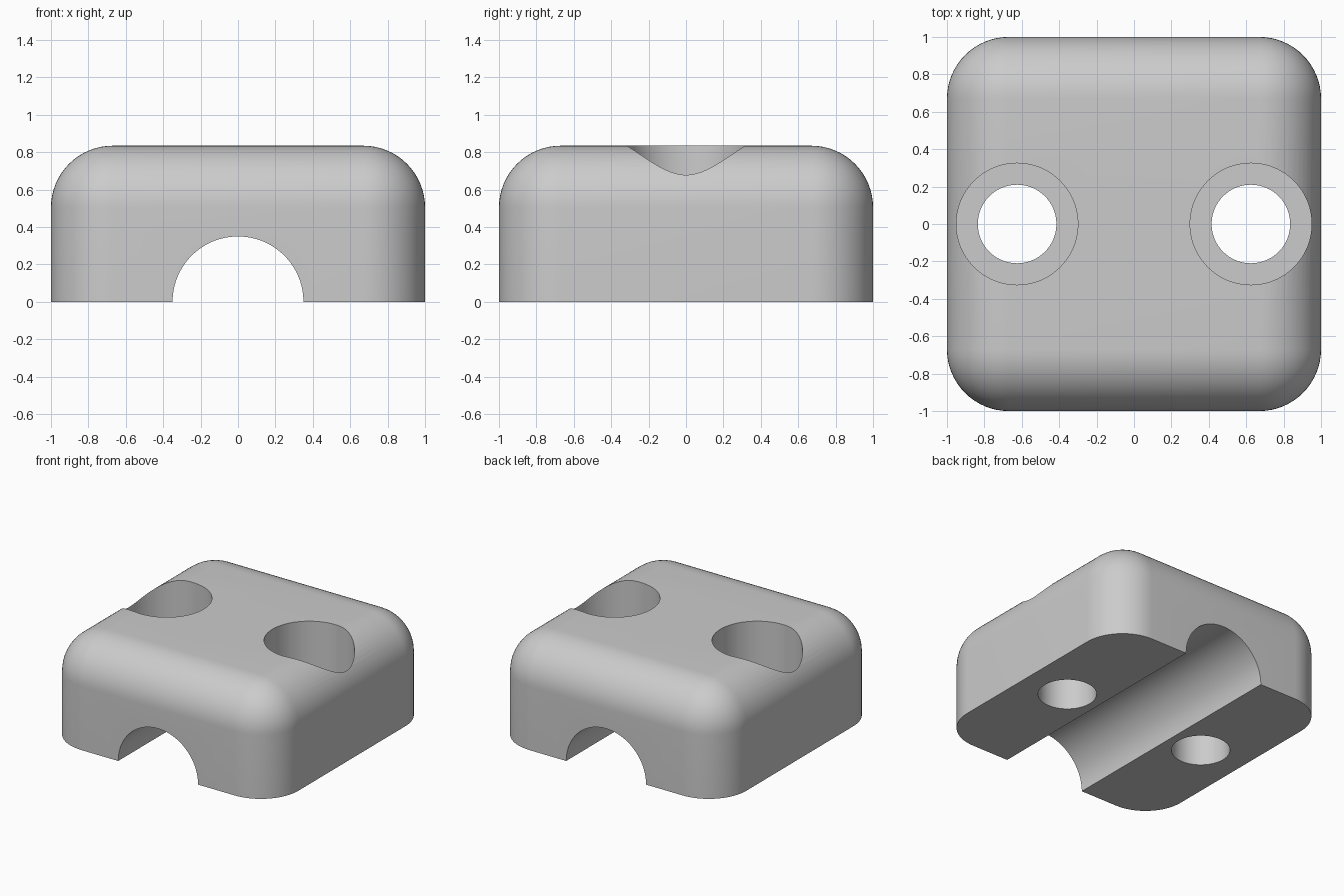
import bpy
import bmesh
import math

HEIGHT = 0.835
ROUND = 0.33

default = bpy.data.objects.get("Cube")
if default:
    bpy.data.objects.remove(default, do_unlink=True)

grey = bpy.data.materials.new("light grey")
grey.use_nodes = True
colour = (0.6, 0.6, 0.6, 1)
grey.diffuse_color = colour
grey.node_tree.nodes["Principled BSDF"].inputs["Base Color"].default_value = colour

# Block with rounded top and corners, flat base
mesh = bpy.data.meshes.new("clamp_block")
block = bpy.data.objects.new("clamp_block", mesh)
bpy.context.collection.objects.link(block)
bm = bmesh.new()
bmesh.ops.create_cube(bm, size=1)
for v in bm.verts:
    v.co = (v.co.x * 2, v.co.y * 2, (v.co.z + 0.5) * HEIGHT)
edges = [e for e in bm.edges if any(v.co.z > 0.1 for v in e.verts)]
bmesh.ops.bevel(bm, geom=edges, offset=ROUND, offset_type='OFFSET',
                segments=16, profile=0.5, affect='EDGES')
bmesh.ops.recalc_face_normals(bm, faces=bm.faces)
bm.to_mesh(mesh)
bm.free()
mesh.materials.append(grey)


def cut(name, radius, depth, location, rotation=(0, 0, 0)):
    """Subtract a cylinder from the block."""
    bpy.ops.mesh.primitive_cylinder_add(vertices=96, radius=radius, depth=depth,
                                        location=location, rotation=rotation)
    cutter = bpy.context.object
    cutter.name = name
    cutter.hide_render = True
    cutter.data.materials.append(grey)
    bpy.context.view_layer.objects.active = block
    mod = block.modifiers.new(name, 'BOOLEAN')
    mod.operation = 'DIFFERENCE'
    mod.solver = 'EXACT'
    mod.object = cutter
    bpy.ops.object.modifier_apply(modifier=mod.name)
    bpy.data.objects.remove(cutter, do_unlink=True)


# Half-round channel along the base
cut("channel_cutter", 0.35, 3, (0, 0, 0), (math.pi / 2, 0, 0))

# Counterbored screw holes
for side in (-1, 1):
    cut("counterbore_cutter", 0.325, 1, (side * 0.625, 0, 0.31 + 0.5))
    cut("screw_hole_cutter", 0.21, 3, (side * 0.625, 0, 0))

bpy.ops.object.select_all(action='DESELECT')
block.select_set(True)
bpy.context.view_layer.objects.active = block
bpy.ops.object.shade_smooth_by_angle(angle=math.radians(25))
